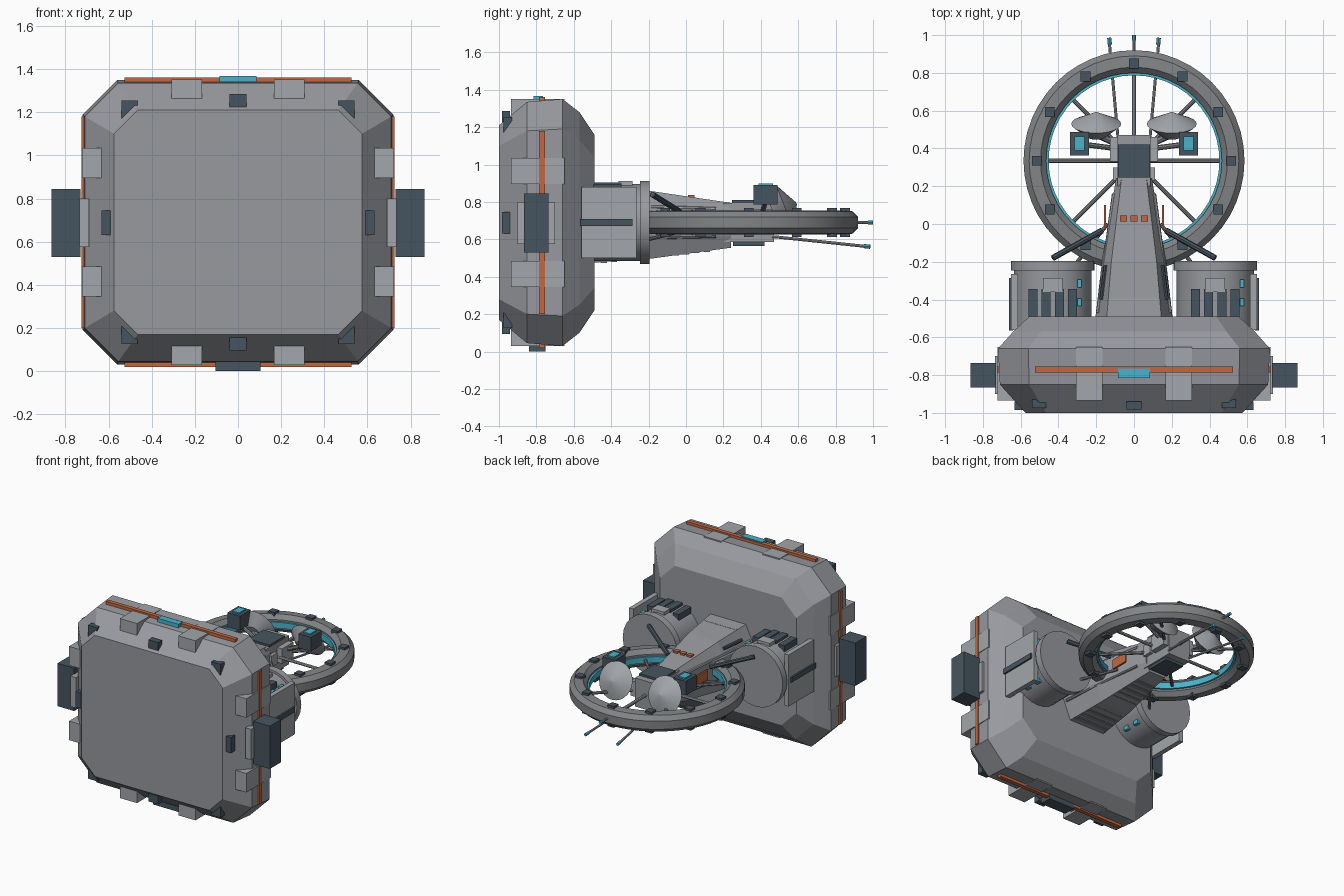
import bpy, bmesh, math
from mathutils import Vector, Matrix

if "Cube" in bpy.data.objects:
    bpy.data.objects.remove(bpy.data.objects["Cube"])

ZC = 0.69  # height of the centre axis


def material(name, rgb):
    m = bpy.data.materials.new(name)
    m.diffuse_color = (*rgb, 1)
    m.use_nodes = True
    m.node_tree.nodes["Principled BSDF"].inputs["Base Color"].default_value = m.diffuse_color
    return m


HULL = material("hull grey", (0.31, 0.32, 0.345))
LIGHT = material("pale grey", (0.36, 0.38, 0.405))
RING = material("ring grey", (0.22, 0.23, 0.24))
DARK = material("dark slate", (0.062, 0.09, 0.115))
ORANGE = material("orange", (0.54, 0.14, 0.055))
CYAN = material("cyan", (0.07, 0.45, 0.60))


def finish(name, bm, mat, smooth=False):
    bmesh.ops.recalc_face_normals(bm, faces=bm.faces)
    me = bpy.data.meshes.new(name)
    bm.to_mesh(me)
    bm.free()
    me.materials.append(mat)
    ob = bpy.data.objects.new(name, me)
    bpy.context.collection.objects.link(ob)
    if smooth:
        bpy.context.view_layer.objects.active = ob
        ob.select_set(True)
        bpy.ops.object.shade_smooth_by_angle(angle=math.radians(30))
        ob.select_set(False)
    return ob


def box(name, x, y, z, mat):
    """Box from (min, max) pairs."""
    bm = bmesh.new()
    size = Vector((x[1] - x[0], y[1] - y[0], z[1] - z[0]))
    mid = Vector((sum(x) / 2, sum(y) / 2, sum(z) / 2))
    bmesh.ops.create_cube(bm, size=1, matrix=Matrix.Translation(mid) @ Matrix.Diagonal((*size, 1)))
    return finish(name, bm, mat)


def pair(name, x, y, z, mat):
    """Box and its mirror across x = 0."""
    box(name + "_right", x, y, z, mat)
    box(name + "_left", (-x[1], -x[0]), y, z, mat)


def loft(name, sections, mat, closed=False, smooth=False):
    """Skin a list of equally long point loops."""
    bm = bmesh.new()
    loops = [[bm.verts.new(p) for p in s] for s in sections]
    n = len(loops[0])
    for a, b in zip(loops, loops[1:] + loops[:1] if closed else loops[1:]):
        for i in range(n):
            j = (i + 1) % n
            bm.faces.new((a[i], a[j], b[j], b[i]))
    if not closed:
        bm.faces.new(loops[0])
        bm.faces.new(loops[-1])
    return finish(name, bm, mat, smooth)


def rod(name, p, q, r, mat, r2=None, sides=8, smooth=False):
    """Cylinder or cone from p to q."""
    p, q = Vector(p), Vector(q)
    d = q - p
    bm = bmesh.new()
    rot = d.to_track_quat('Z', 'Y').to_matrix().to_4x4()
    bmesh.ops.create_cone(bm, cap_ends=True, segments=sides, radius1=r,
                          radius2=r if r2 is None else r2, depth=d.length,
                          matrix=Matrix.Translation((p + q) / 2) @ rot)
    return finish(name, bm, mat, smooth)


def octagon(y, hx, hz, c, zc=ZC):
    pts = [(hx, hz - c), (hx - c, hz), (c - hx, hz), (-hx, hz - c),
           (-hx, c - hz), (c - hx, -hz), (hx - c, -hz), (hx, c - hz)]
    return [(x, y, zc + z) for x, z in pts]


def revolve(name, profile, centre, mat, steps=48):
    cx, cy, cz = centre
    secs = []
    for i in range(steps):
        a = 2 * math.pi * i / steps
        secs.append([(cx + r * math.cos(a), cy + r * math.sin(a), cz + z) for r, z in profile])
    return loft(name, secs, mat, closed=True, smooth=True)


# main hull: chamfered square slab
loft("hull", [octagon(-1, .575, .52, .11), octagon(-.85, .71, .645, .155),
              octagon(-.66, .72, .66, .16), octagon(-.57, .64, .59, .15),
              octagon(-.49, .555, .47, .12)], HULL)

# armour pads and orange edge strips around the rim
for s in (-1, 1):
    def zr(a, b):
        return tuple(sorted((ZC + s * a, ZC + s * b)))
    pair("rim_pad", (.168, .308), (-.935, -.65), zr(.565, .661), LIGHT)
    pair("side_pad", (.62, .722), (-.935, -.65), zr(.205, .345), LIGHT)
    box("rim_strip", (-.525, .525), (-.785, -.755), zr(.64, .672), ORANGE)
    box("bevel_vent", (-.04, .04), (-.985, -.94), zr(.535, .595), DARK)
    pair("corner_vent", (.465, .54), (-.975, -.93), zr(.475, .565), DARK)
pair("side_strip", (.70, .726), (-.785, -.755), (.2, 1.18), ORANGE)
pair("side_vent", (.59, .632), (-.985, -.94), (.63, .745), DARK)
box("top_beacon", (-.085, .085), (-.815, -.765), (1.34, 1.367), CYAN)
box("belly_plate", (-.105, .105), (-.84, -.75), (0, .05), DARK)
pair("pod_mount", (.69, .735), (-.9, -.7), (.575, .8), LIGHT)
pair("side_pod", (.73, .865), (-.865, -.735), (.53, .845), DARK)

# two identical engines behind the hull
for s, side in ((-1, "left"), (1, "right")):
    cx = .43 * s
    n = side + "_engine_"
    rod(n + "body", (cx, -.55, ZC), (cx, -.24, ZC), .205, HULL, sides=24, smooth=True)
    rod(n + "flange", (cx, -.245, ZC), (cx, -.195, ZC), .222, HULL, sides=24, smooth=True)
    for k in (-.105, -.035, .035, .105):
        h = math.sqrt(.205 ** 2 - k * k)
        box(n + "fin", (cx + k - .024, cx + k + .024), (-.51, -.345), (ZC + h - .05, ZC + max(h, .19) + .013), DARK)
    box(n + "cap", (cx - .052, cx + .052), (-.36, -.285), (.85, .912), LIGHT)
    for y in (-.315, -.415):
        for z in (-.147, .147):
            box(n + "lamp", (cx + .13, cx + .152), (y - .02, y + .02), (ZC + z - .018, ZC + z + .018), CYAN)
pair("engine_plate", (.615, .65), (-.56, -.265), (.5, .88), LIGHT)
pair("engine_plate_stripe", (.64, .662), (-.565, -.285), (.672, .71), DARK)


# tapering boom joining hull and ring
def boom_section(y, w, wt, top, bottom):
    return [(w, y, .76), (wt, y, top), (-wt, y, top), (-w, y, .76),
            (-w, y, .62), (-wt, y, bottom), (wt, y, bottom), (w, y, .62)]


loft("boom", [boom_section(-.5, .205, .145, .885, .475), boom_section(-.2, .17, .12, .86, .495),
              boom_section(.24, .095, .066, .795, .555)], HULL)
for y in (-.4, -.3, -.19, -.03):
    t = (y + .5) / .74
    w, z = .138 - .075 * t, .887 - .09 * t
    box("boom_seam", (-w, w), (y - .006, y + .006), (z - .03, z + .003), LIGHT)
for i in range(11):
    y = -.44 + i * .055
    t = (y + .5) / .74
    w, z = .14 - .075 * t, .472 + .08 * t
    box("underside_rib", (-w, w), (y - .017, y + .017), (z - .006, z + .03), RING)
for s in (-1, 1):
    rod("boom_rail", (.19 * s, -.47, .78), (.105 * s, .16, .76), .012, LIGHT)
    rod("boom_slot", (.172 * s, -.4, .81), (.15 * s, -.22, .81), .012, DARK)
    rod("lower_rail", (.19 * s, -.47, .6), (.105 * s, .16, .62), .012, RING)
    rod("engine_strut", (.43 * s, -.18, .84), (.17 * s, -.035, .75), .016, DARK)
    rod("engine_stay", (.3 * s, -.2, .6), (.14 * s, 0, .65), .01, RING)
pair("boom_side_plate", (.148, .16), (-.03, .1), (.66, .73), ORANGE)
for x in (-.055, 0, .055):
    box("deck_lamp", (x - .018, x + .018), (.012, .046), (.79, .838), ORANGE)

# hub block at the boom tip
box("hub", (-.088, .088), (.2, .47), (.585, .795), HULL)
box("hub_hatch", (-.086, .086), (.245, .422), (.78, .81), DARK)
box("hub_lower_hatch", (-.075, .075), (.25, .42), (.565, .6), DARK)
pair("hub_cheek", (.08, .128), (.33, .46), (.65, .76), LIGHT)
pair("hub_bracket", (.08, .112), (.23, .3), (.66, .74), LIGHT)

# ring with inner glow band, clamps and spokes
RC = (0, .335, ZC)
revolve("ring", [(.585, -.03), (.585, .03), (.555, .06), (.495, .065), (.465, .035),
                 (.465, -.035), (.495, -.065), (.555, -.06)], RC, RING)
revolve("ring_glow", [(.47, -.022), (.47, .022), (.452, .022), (.452, -.022)], RC, CYAN)
for i in range(12):
    a = i * math.pi / 6
    x, y = .515 * math.cos(a), .335 + .515 * math.sin(a)
    box("ring_clamp", (x - .026, x + .026), (y - .026, y + .026), (.612, .768), DARK)
for i in range(8):
    a = i * math.pi / 4
    d = Vector((math.cos(a), math.sin(a), 0))
    rod("spoke", Vector(RC) + d * .06, Vector(RC) + d * .47, .011, LIGHT if i % 2 == 0 else RING)

# dishes, beacons and antennas
tilt = Vector((0, .93, .37))
for s in (-1, 1):
    c = Vector((.2 * s, .53, .768))
    rod("dish_face", c, c + tilt * .065, .132, LIGHT, r2=.006, sides=24, smooth=True)
    rod("dish_back", c - tilt * .07, c, .05, HULL, r2=.132, sides=24, smooth=True)
    rod("dish_mount", (.08 * s, .42, .71), c - tilt * .06, .018, RING)
    rod("beacon_mount", (.1 * s, .4, .72), (.29 * s, .425, .8), .014, RING)
    rod("side_antenna", (.085 * s, .46, .615), (.13 * s, .955, .563), .008, LIGHT)
    rod("side_antenna_tip", (.128 * s, .95, .564), (.131 * s, .985, .56), .011, CYAN)
pair("beacon", (.238, .34), (.362, .488), (.785, .89), DARK)
pair("beacon_lamp", (.262, .316), (.388, .464), (.88, .899), CYAN)
rod("centre_antenna", (0, .46, ZC), (0, .98, ZC), .008, LIGHT)
rod("centre_antenna_tip", (0, .972, ZC), (0, 1, ZC), .011, CYAN)
